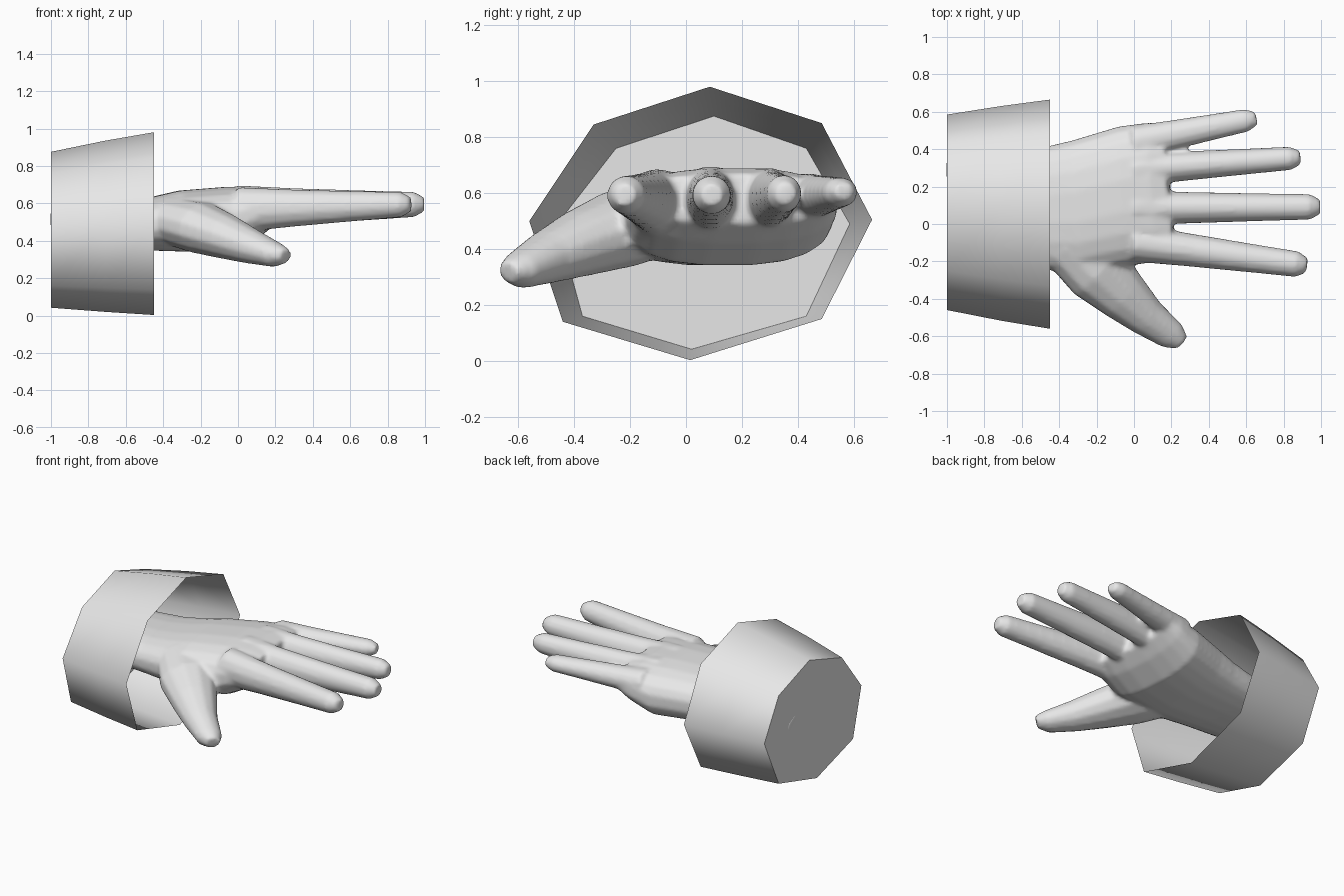
import bpy, bmesh, math
from mathutils import Vector

if "Cube" in bpy.data.objects:
    bpy.data.objects.remove(bpy.data.objects["Cube"])

grey = bpy.data.materials.new("plain_grey")
grey.diffuse_color = (0.8, 0.8, 0.8, 1)
grey.use_nodes = True
grey.node_tree.nodes["Principled BSDF"].inputs["Base Color"].default_value = grey.diffuse_color


def link(name, bm, angle):
    bmesh.ops.recalc_face_normals(bm, faces=bm.faces[:])
    me = bpy.data.meshes.new(name)
    bm.to_mesh(me)
    bm.free()
    me.materials.append(grey)
    me.polygons.foreach_set("use_smooth", [True] * len(me.polygons))
    me.set_sharp_from_angle(angle=math.radians(angle))
    ob = bpy.data.objects.new(name, me)
    bpy.context.collection.objects.link(ob)
    return ob


def bridge(bm, rings):
    for a, b in zip(rings, rings[1:]):
        n = len(a)
        for i in range(n):
            bm.faces.new((a[i], a[(i + 1) % n], b[(i + 1) % n], b[i]))


def loft(bm, sections, sides=8, power=1.0):
    """Closed tube through sections of (x, y, z, half width, half height)."""
    pts = [Vector(s[:3]) for s in sections]
    axis = pts[-1] - pts[0]
    side = Vector((-axis.y, axis.x, 0)).normalized()
    up = axis.cross(side).normalized()
    rings = []
    for p, s in zip(pts, sections):
        ring = []
        for i in range(sides):
            t = math.tau * (i + 0.5) / sides
            c, d = math.cos(t), math.sin(t)
            c = math.copysign(abs(c) ** power, c)
            d = math.copysign(abs(d) ** power, d)
            ring.append(bm.verts.new(p + side * c * s[3] + up * d * s[4]))
        rings.append(ring)
    bridge(bm, rings)
    bm.faces.new(rings[0])
    bm.faces.new(rings[-1])


# Sleeve: eight-sided thin flared cuff, open at the hand and capped behind
mouth = [(0.085, 0.98), (0.485, 0.85), (0.665, 0.505), (0.485, 0.15),
         (0.015, 0.003), (-0.44, 0.14), (-0.56, 0.5), (-0.33, 0.845)]
back = [(0.1, 0.875), (0.43, 0.76), (0.585, 0.49), (0.43, 0.16),
        (0.02, 0.042), (-0.37, 0.16), (-0.46, 0.49), (-0.25, 0.76)]
bm = bmesh.new()
rings = []
for x, f in ((-1.0, 0.0), (-0.71, 0.57), (-0.45, 1.0)):
    rings.append([bm.verts.new((x, b[0] + (m[0] - b[0]) * f, b[1] + (m[1] - b[1]) * f))
                  for b, m in zip(back, mouth)])
bridge(bm, rings)
bm.faces.new(rings[0])
link("sleeve", bm, 60)

# Hand: palm and wrist, four fingers and a thumb, fused into one skin
bm = bmesh.new()
loft(bm, [(-0.98, 0.08, 0.47, 0.27, 0.12), (-0.6, 0.08, 0.48, 0.31, 0.13),
          (-0.45, 0.08, 0.49, 0.335, 0.145), (-0.3, 0.09, 0.505, 0.36, 0.165),
          (-0.05, 0.15, 0.515, 0.375, 0.175), (0.1, 0.17, 0.555, 0.375, 0.135),
          (0.19, 0.18, 0.58, 0.36, 0.09)], 20, 0.8)

# Finger: base point, tip point, base and tip half width, base and tip half height
fingers = [
    ((0.0, 0.435, 0.585), (0.655, 0.565, 0.605), 0.09, 0.058, 0.085, 0.05),
    ((0.0, 0.29, 0.575), (0.89, 0.355, 0.6), 0.088, 0.06, 0.115, 0.062),
    ((0.0, 0.085, 0.575), (0.995, 0.092, 0.595), 0.092, 0.066, 0.12, 0.064),
    ((0.0, -0.1, 0.565), (0.925, -0.222, 0.595), 0.1, 0.066, 0.12, 0.064),
]
for base, tip, w0, w1, h0, h1 in fingers:
    base, tip = Vector(base), Vector(tip)
    length = (tip - base).length
    stops = [(0.0, 1), (0.3, 1), (0.65, 1), (1 - 0.055 / length, 1), (1.0, 0.6)]
    rows = []
    for f, k in stops:
        g = f ** 0.8
        rows.append((*base.lerp(tip, f), (w0 + (w1 - w0) * g) * k * 1.04,
                     (h0 + (h1 - h0) * g) * k * 1.04))
    loft(bm, rows, 12)

# Thumb
loft(bm, [(-0.36, -0.08, 0.51, 0.17, 0.13), (-0.2, -0.24, 0.47, 0.185, 0.14),
          (-0.06, -0.38, 0.42, 0.145, 0.12), (0.07, -0.5, 0.37, 0.108, 0.095),
          (0.2, -0.595, 0.325, 0.082, 0.068), (0.255, -0.635, 0.318, 0.046, 0.04)], 12)
hand = link("hand", bm, 180)
rem = hand.modifiers.new("fuse", "REMESH")
rem.mode = "VOXEL"
rem.voxel_size = 0.014
rem.use_smooth_shade = True
sm = hand.modifiers.new("soften", "SMOOTH")
sm.factor = 0.5
sm.iterations = 5
